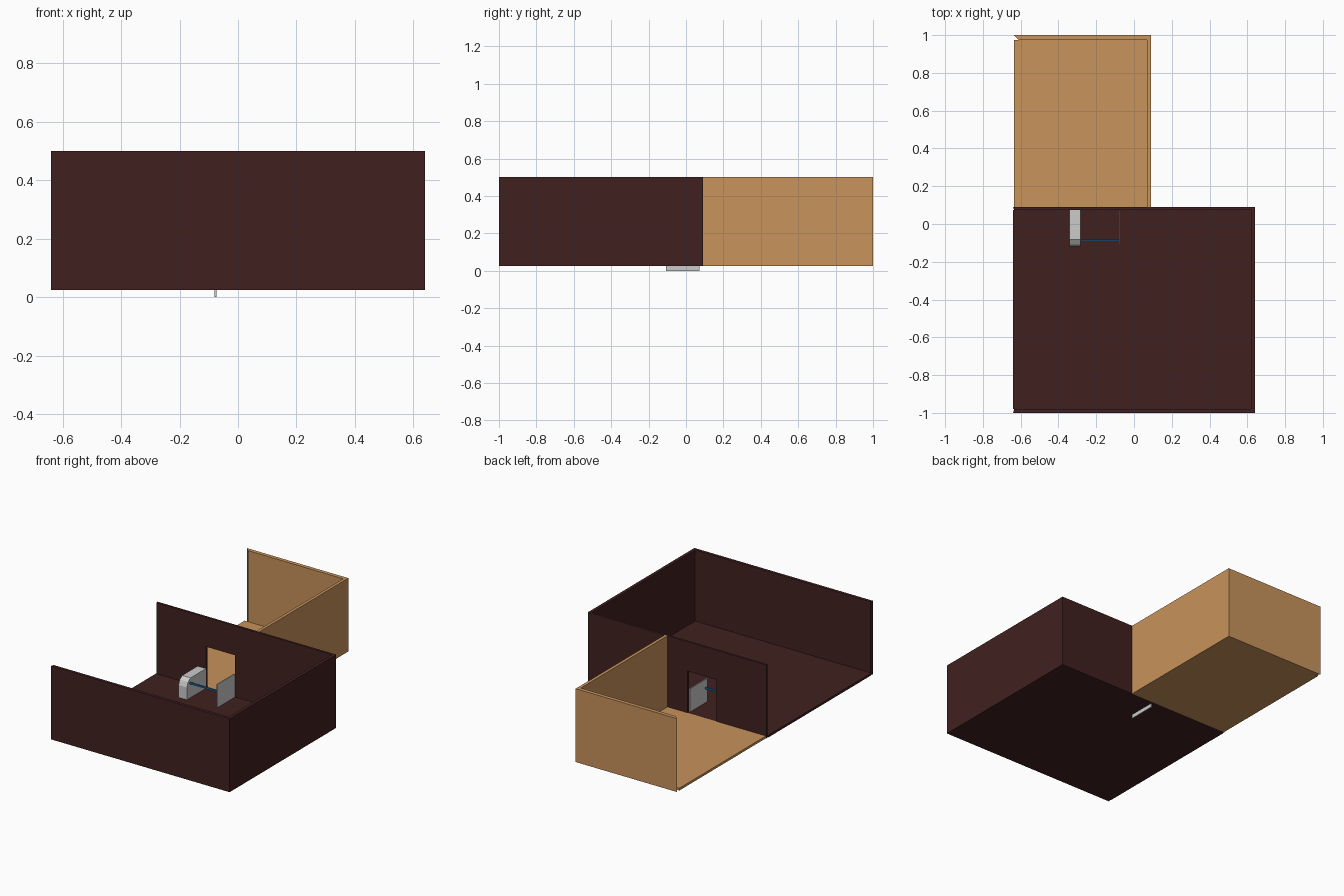
import bpy, bmesh
from mathutils import Vector

if "Cube" in bpy.data.objects:
    bpy.data.objects.remove(bpy.data.objects["Cube"])


def material(name, rgb):
    m = bpy.data.materials.new(name)
    m.diffuse_color = (*rgb, 1)
    m.use_nodes = True
    m.node_tree.nodes["Principled BSDF"].inputs["Base Color"].default_value = m.diffuse_color
    return m


dark = material("dark_brown", (0.051, 0.0152, 0.0137))
wood = material("light_wood", (0.578, 0.292, 0.107))
blue = material("blue", (0.013, 0.156, 0.352))


def prism(name, base, offset, mat=None):
    """Extrude a closed outline of 3D points along an offset."""
    bm = bmesh.new()
    face = bm.faces.new([bm.verts.new(p) for p in base])
    new = bmesh.ops.extrude_face_region(bm, geom=[face])["geom"]
    bmesh.ops.translate(bm, vec=Vector(offset),
                        verts=[v for v in new if isinstance(v, bmesh.types.BMVert)])
    bmesh.ops.recalc_face_normals(bm, faces=bm.faces)
    me = bpy.data.meshes.new(name)
    bm.to_mesh(me)
    bm.free()
    ob = bpy.data.objects.new(name, me)
    bpy.context.collection.objects.link(ob)
    if mat:
        me.materials.append(mat)
    return ob


def box(name, x0, x1, y0, y1, z0, z1, mat=None):
    base = [(x0, y0, z0), (x1, y0, z0), (x1, y1, z0), (x0, y1, z0)]
    return prism(name, base, (0, 0, z1 - z0), mat)


BOTTOM, FLOOR, TOP = 0.025, 0.04, 0.5


def walls(name, outline, mat):
    return prism(name, [(x, y, BOTTOM) for x, y in outline], (0, 0, TOP - BOTTOM), mat)


# Dark room: front, right and back walls, open at the left and the top
room = walls("dark_room_walls",
             [(-.64, -1), (.64, -1), (.64, .09), (-.64, .09),
              (-.635, .075), (.62, .075), (.62, -.98), (-.635, -.98)], dark)
box("dark_room_floor", -.64, .62, -.98, .075, BOTTOM, FLOOR, dark)

# Doorway through the back wall
cutter = box("doorway_cutter", -.282, -.074, .03, .15, FLOOR, .31)
cutter.hide_render = True
cutter.hide_viewport = True
cutter.display_type = 'WIRE'
cut = room.modifiers.new("doorway", 'BOOLEAN')
cut.operation = 'DIFFERENCE'
cut.solver = 'EXACT'
cut.object = cutter

# Wooden room: back and right walls, mitred at the open left end
walls("wood_room_walls",
      [(-.635, 1), (.09, 1), (.09, .09), (.07, .09), (.07, .975), (-.61, .975)], wood)
box("wood_room_floor", -.635, .07, .09, .975, BOTTOM, FLOOR, wood)

# Grey gate posts beside the doorway, the left one with a chamfered front
box("right_gate_panel", -.08, -.073, -.107, .072, 0, .19)
profile = [(.075, FLOOR), (-.12, FLOOR), (-.12, .12), (-.108, .15), (-.083, .168), (.075, .168)]
prism("left_gate_housing", [(-.342, y, z) for y, z in profile], (.06, 0, 0))

# Blue barrier bar between them
box("barrier_bar", -.29, -.078, -.091, -.081, .131, .141, blue)
